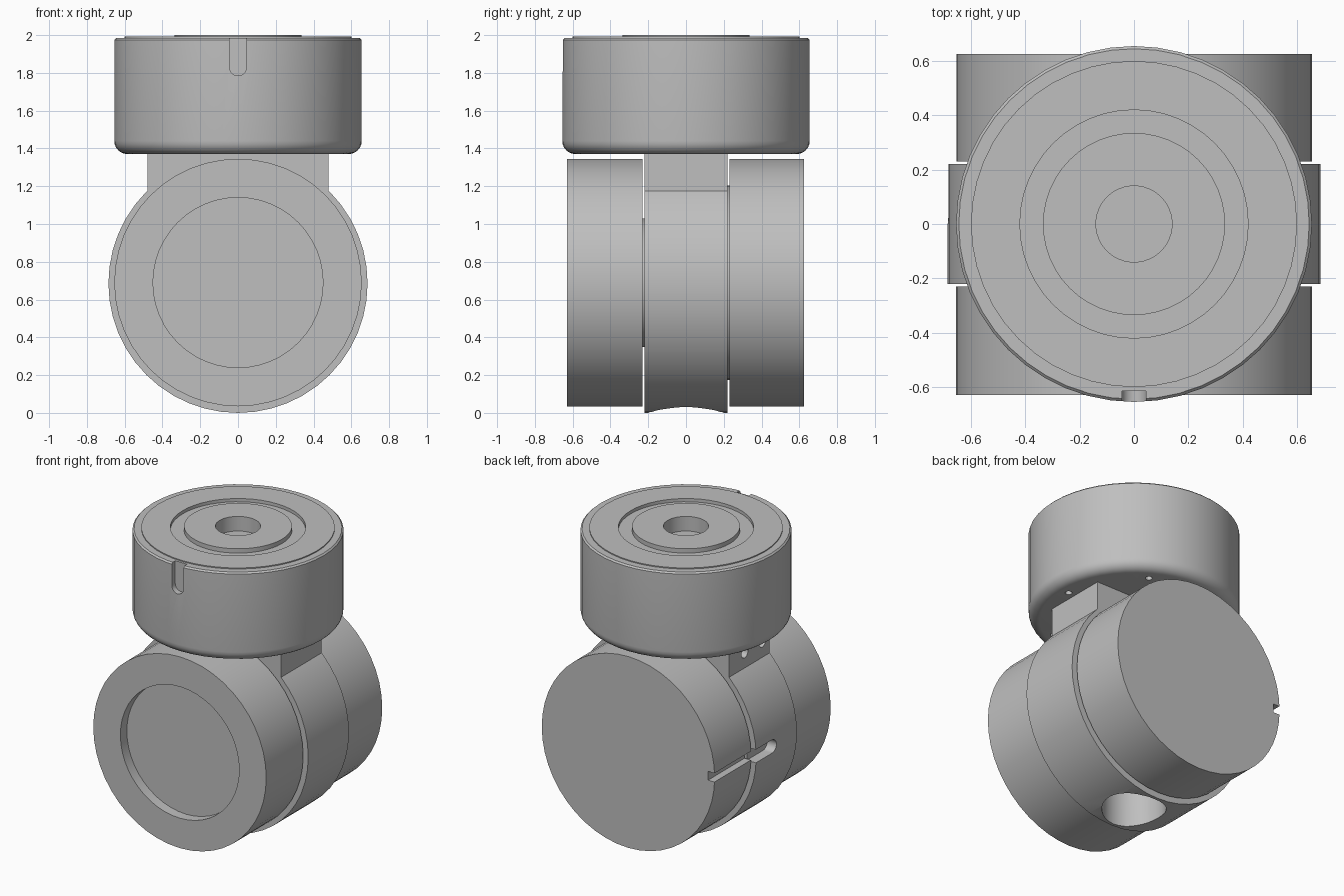
import bpy, bmesh, math
from mathutils import Matrix

if "Cube" in bpy.data.objects:
    bpy.data.objects.remove(bpy.data.objects["Cube"])

grey = bpy.data.materials.new("plain_grey")
grey.diffuse_color = (0.52, 0.52, 0.52, 1)
grey.use_nodes = True
grey.node_tree.nodes["Principled BSDF"].inputs["Base Color"].default_value = grey.diffuse_color


def finish(name, bm):
    bmesh.ops.remove_doubles(bm, verts=bm.verts, dist=1e-5)
    bmesh.ops.recalc_face_normals(bm, faces=bm.faces)
    me = bpy.data.meshes.new(name)
    bm.to_mesh(me)
    bm.free()
    me.materials.append(grey)
    ob = bpy.data.objects.new(name, me)
    bpy.context.collection.objects.link(ob)
    return ob


def lathe(name, profile, matrix=Matrix(), steps=48):
    """Spin an (r, z) profile about z, then place it."""
    bm = bmesh.new()
    vs = [bm.verts.new((r, 0, z)) for r, z in profile]
    es = [bm.edges.new(p) for p in zip(vs, vs[1:])]
    bmesh.ops.spin(bm, geom=vs + es, cent=(0, 0, 0), axis=(0, 0, 1),
                   angle=math.tau, steps=steps, use_duplicate=False)
    bm.transform(matrix)
    return finish(name, bm)


def box(name, x0, x1, y0, y1, z0, z1):
    bm = bmesh.new()
    bmesh.ops.create_cube(bm, size=1)
    bm.transform(Matrix.Translation(((x0 + x1) / 2, (y0 + y1) / 2, (z0 + z1) / 2))
                 @ Matrix.Diagonal((x1 - x0, y1 - y0, z1 - z0, 1)))
    return finish(name, bm)


def rod(name, r, h, loc, axis='Z', steps=24):
    """Solid cylinder centred on loc."""
    turn = {'Z': Matrix(), 'X': Matrix.Rotation(math.pi / 2, 4, 'Y'),
            'Y': Matrix.Rotation(math.pi / 2, 4, 'X')}[axis]
    return lathe(name, [(0, -h / 2), (r, -h / 2), (r, h / 2), (0, h / 2)],
                 Matrix.Translation(loc) @ turn, steps)


def cut(ob, cutters):
    """Subtract the cutters for good and delete them."""
    for c in cutters:
        m = ob.modifiers.new("cut", 'BOOLEAN')
        m.object, m.operation, m.solver = c, 'DIFFERENCE', 'EXACT'
    deps = bpy.context.evaluated_depsgraph_get()
    ob.data = bpy.data.meshes.new_from_object(ob.evaluated_get(deps))
    ob.modifiers.clear()
    for c in cutters:
        bpy.data.objects.remove(c)


# Swivel cap: rounded lower rim, stepped top with groove and centre bore
R, F = 0.655, 0.07
fillet = [(R - F + F * math.sin(a), 1.37 + F - F * math.cos(a))
          for a in (i * math.pi / 12 for i in range(7))]
cap = lathe("swivel_cap", [(0, 1.37)] + fillet + [
    (R, 1.975), (0.645, 1.985), (0.6, 1.985), (0.6, 1.992), (0.42, 1.992),
    (0.42, 1.97), (0.335, 1.97), (0.335, 2.0), (0.14, 2.0), (0.14, 1.9), (0, 1.9)])
holes = [rod("hole", 0.022, 0.1, (0.53 * math.cos(a), 0.53 * math.sin(a), 1.37), steps=12)
         for a in (i * math.pi / 3 for i in range(6))]
# Index slot in the front of the cap
slot = [box("slot", -0.045, 0.045, -0.8, -0.615, 1.83, 2.1),
        rod("slot_end", 0.045, 0.185, (0, -0.7075, 1.83), 'Y')]
cut(cap, holes + slot)

# Horizontal drums, all around the y axis
CZ = 0.69


def drum(name, profile, cz=CZ):
    """Profile is (r, y)."""
    return lathe(name, profile, Matrix.Translation((0, 0, cz)) @ Matrix.Rotation(-math.pi / 2, 4, 'X'))


# Front drum with a shallow round recess
front = drum("front_drum", [(0, -0.56), (0.45, -0.56), (0.45, -0.63), (0.655, -0.63),
                            (0.655, -0.23), (0, -0.23)])
# Back drum with an index slot on its left side
back = drum("back_drum", [(0, 0.23), (0.655, 0.23), (0.655, 0.625), (0, 0.625)])
cut(back, [box("slot", -0.8, -0.605, 0.1, 0.8, CZ - 0.03, CZ + 0.03)])
# Thin hubs filling the gaps
drum("front_hub", [(0, -0.235), (0.34, -0.235), (0.34, -0.215), (0, -0.215)])
drum("back_hub", [(0, 0.215), (0.515, 0.215), (0.515, 0.235), (0, 0.235)])

# Middle drum: round-ended slot on the left, wide bore underneath
MZ = 0.686
middle = drum("middle_drum", [(0, -0.22), (0.686, -0.22), (0.686, 0.22), (0, 0.22)], MZ)
cut(middle, [box("slot", -0.8, -0.615, 0.045, 0.4, CZ - 0.045, CZ + 0.045),
             rod("slot_end", 0.045, 0.185, (-0.7075, 0.045, CZ), 'X'),
             rod("bore", 0.2, 0.6, (0, 0, 0), steps=32)])

# Neck block with two screw holes on the left
neck = box("neck", -0.48, 0.48, -0.22, 0.22, 1.0, 1.372)
cut(neck, [rod("hole", 0.035, 0.12, (-0.48, y, 1.28), 'X', 16) for y in (0.05, -0.14)])

# Smooth curved sides, keep crisp edges
for ob in bpy.data.objects:
    for p in ob.data.polygons:
        p.use_smooth = True
    ob.data.set_sharp_from_angle(angle=math.radians(30))
